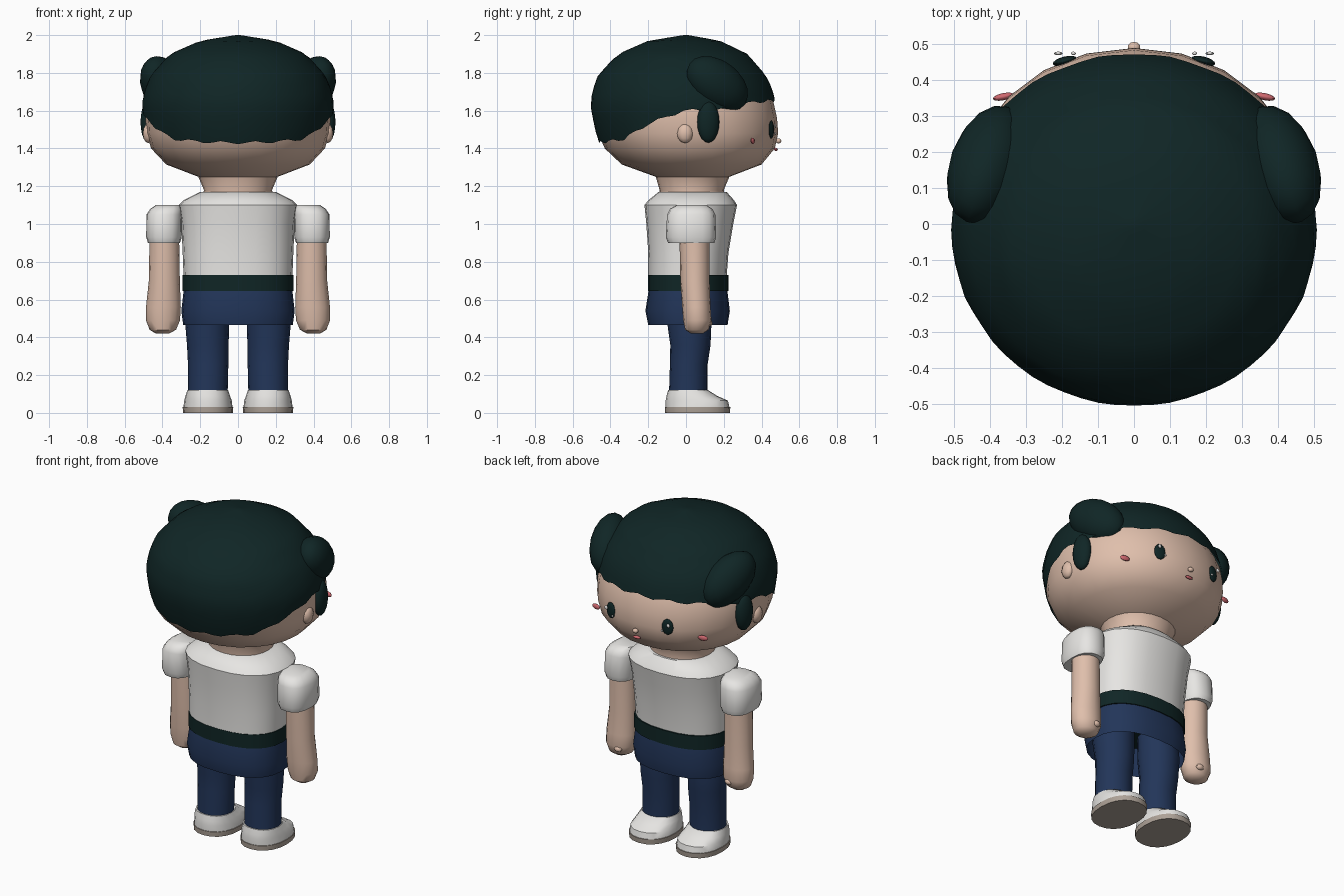
import bpy, bmesh, math
from mathutils import Matrix, Euler, Vector

cube = bpy.data.objects.get("Cube")
if cube:
    bpy.data.objects.remove(cube, do_unlink=True)


def material(name, r, g, b):
    m = bpy.data.materials.new(name)
    m.use_nodes = True
    m.diffuse_color = (r, g, b, 1)
    bsdf = m.node_tree.nodes["Principled BSDF"]
    bsdf.inputs["Base Color"].default_value = (r, g, b, 1)
    bsdf.inputs["Roughness"].default_value = 0.8
    return m


HAIR = material("dark green", 0.005, 0.019, 0.019)
SKIN = material("skin", 0.74, 0.52, 0.41)
WHITE = material("white cloth", 0.80, 0.79, 0.77)
BLUE = material("navy cloth", 0.016, 0.036, 0.10)
SOLE = material("sole grey", 0.42, 0.36, 0.31)
PINK = material("pink", 0.62, 0.14, 0.16)


def finish(bm, name, mat, mirror, closed=True):
    if closed:
        bmesh.ops.recalc_face_normals(bm, faces=bm.faces)
    mesh = bpy.data.meshes.new(name)
    bm.to_mesh(mesh)
    bm.free()
    mesh.materials.append(mat)
    ob = bpy.data.objects.new(name, mesh)
    bpy.context.collection.objects.link(ob)
    if mirror:
        ob.modifiers.new("Mirror", "MIRROR")
    bpy.ops.object.select_all(action="DESELECT")
    ob.select_set(True)
    bpy.context.view_layer.objects.active = ob
    bpy.ops.object.shade_smooth_by_angle(angle=math.radians(42))
    return ob


def ring_point(a, z, xc, rx, y0, y1, power):
    """Point on a rounded ring from back y0 to front y1."""
    c, s = math.cos(a), math.sin(a)
    c = math.copysign(abs(c) ** power, c)
    s = math.copysign(abs(s) ** power, s)
    return Vector((xc + rx * c, (y0 + y1) / 2 + (y1 - y0) / 2 * s, z))


def bridge(bm, rows):
    n = len(rows[0])
    for low, high in zip(rows, rows[1:]):
        for i in range(n):
            j = (i + 1) % n
            bm.faces.new((low[i], low[j], high[j], high[i]))


def loft(name, mat, rings, segs=16, power=1.0, mirror=False, caps=True):
    """Stack of rings: (z, x centre, x radius, back y, front y)."""
    bm = bmesh.new()
    rows = [[bm.verts.new(ring_point(2 * math.pi * i / segs, *r, power))
             for i in range(segs)] for r in rings]
    bridge(bm, rows)
    if caps:
        bm.faces.new(rows[0])
        bm.faces.new(rows[-1])
    return finish(bm, name, mat, mirror)


def ball(name, mat, centre, radii, rot=(0, 0, 0), mirror=False, u=16, v=10):
    bm = bmesh.new()
    turn = Euler([math.radians(d) for d in rot]).to_matrix().to_4x4()
    m = Matrix.Translation(centre) @ turn @ Matrix.Diagonal((*radii, 1))
    bmesh.ops.create_uvsphere(bm, u_segments=u, v_segments=v, radius=1, matrix=m)
    return finish(bm, name, mat, mirror)


def sample(table, t):
    """Linear lookup in rows that start with the key."""
    if t <= table[0][0]:
        return table[0][1:]
    for a, b in zip(table, table[1:]):
        if t <= b[0]:
            f = (t - a[0]) / (b[0] - a[0])
            return [p + (q - p) * f for p, q in zip(a[1:], b[1:])]
    return table[-1][1:]


# Head and neck
loft("head", SKIN, [
    (1.14, 0, 0.19, -0.14, 0.21), (1.18, 0, 0.18, -0.14, 0.20),
    (1.25, 0, 0.21, -0.16, 0.23), (1.315, 0, 0.38, -0.34, 0.40),
    (1.40, 0, 0.46, -0.43, 0.47), (1.48, 0, 0.485, -0.465, 0.488),
    (1.56, 0, 0.49, -0.48, 0.482), (1.65, 0, 0.485, -0.485, 0.462),
    (1.76, 0, 0.43, -0.43, 0.40), (1.88, 0, 0.30, -0.30, 0.28)], 24, 0.96)

# Hair cap with a hem that drops towards the back
HAIR_SHAPE = [(1.41, 0.465, -0.453, 0.46), (1.50, 0.495, -0.482, 0.475),
              (1.64, 0.508, -0.508, 0.475), (1.72, 0.49, -0.49, 0.455),
              (1.79, 0.46, -0.465, 0.42), (1.90, 0.36, -0.36, 0.325),
              (1.97, 0.20, -0.20, 0.18), (2.0, 0.012, -0.012, 0.012)]
HEM = [(-0.5, 1.43), (-0.35, 1.45), (-0.2, 1.53), (0, 1.60),
       (0.2, 1.605), (0.35, 1.64), (0.5, 1.655)]
SEGS, ROWS = 64, 14
bm = bmesh.new()
rows = []
for k in range(ROWS + 1):
    row = []
    for i in range(SEGS):
        a = 2 * math.pi * i / SEGS
        hem = sample(HEM, 0.5 * math.sin(a))[0] + 0.008 * math.sin(a * 17)
        z = hem + (2 - hem) * math.sin(k / ROWS * math.pi / 2)
        rx, y0, y1 = sample(HAIR_SHAPE, z)
        row.append(bm.verts.new(ring_point(a, z, 0, rx, y0, y1, 1)))
    rows.append(row)
bridge(bm, rows)
bm.faces.new(rows[-1])
finish(bm, "hair_cap", HAIR, False, closed=False)

ball("hair_puffs", HAIR, (0.405, 0.165, 1.74), (0.105, 0.19, 0.125), (-35, 0, 20), True)
ball("sideburns", HAIR, (0.475, 0.118, 1.54), (0.04, 0.06, 0.11), (0, 0, 12), True)

# Face
ball("ears", SKIN, (0.475, -0.005, 1.48), (0.03, 0.043, 0.052), mirror=True, u=10, v=6)
ball("eyes", HAIR, (0.192, 0.452, 1.50), (0.034, 0.012, 0.048), (0, 0, -14), True)
for name, x, z, r in (("large_eye_glints", 0.21, 1.52, 0.012),
                      ("small_eye_glints", 0.168, 1.478, 0.007)):
    ball(name, WHITE, (x, 0.473, z), (r, 0.005, r), mirror=True, u=10, v=6)
ball("cheeks", PINK, (0.362, 0.353, 1.44), (0.03, 0.01, 0.016), (0, 0, -12), True, 12, 8)
ball("nose", SKIN, (0, 0.49, 1.44), (0.018, 0.015, 0.014), u=10, v=6)
ball("mouth", PINK, (0, 0.476, 1.395), (0.026, 0.01, 0.009), u=12, v=6)

# Shirt and sleeves
loft("shirt", WHITE, [
    (0.72, 0, 0.288, -0.20, 0.215), (0.85, 0, 0.293, -0.20, 0.225),
    (1.00, 0, 0.30, -0.21, 0.25), (1.10, 0, 0.315, -0.22, 0.27),
    (1.125, 0, 0.29, -0.20, 0.255), (1.17, 0, 0.20, -0.145, 0.215)], 24, 0.85)
loft("sleeves", WHITE, [
    (0.90, 0.392, 0.085, -0.095, 0.15), (0.93, 0.392, 0.094, -0.107, 0.16),
    (1.05, 0.39, 0.095, -0.10, 0.155), (1.08, 0.38, 0.085, -0.085, 0.14),
    (1.10, 0.37, 0.065, -0.05, 0.11)], 16, 0.8, True)

# Arms and thumbs
loft("arms", SKIN, [
    (0.42, 0.40, 0.035, 0.025, 0.09), (0.44, 0.398, 0.07, -0.005, 0.12),
    (0.49, 0.397, 0.09, -0.015, 0.135), (0.56, 0.395, 0.092, -0.02, 0.13),
    (0.70, 0.39, 0.082, -0.03, 0.125), (0.95, 0.39, 0.078, -0.035, 0.125)],
    16, 1, True)
ball("thumbs", SKIN, (0.375, 0.122, 0.475), (0.025, 0.018, 0.018), mirror=True, u=10, v=6)

# Belt, open shorts tube and legs
loft("belt", HAIR, [
    (0.645, 0, 0.295, -0.202, 0.225), (0.73, 0, 0.295, -0.202, 0.225)], 24, 0.85)
loft("hip_cloth", BLUE, [
    (0.465, 0, 0.29, -0.20, 0.22), (0.54, 0, 0.30, -0.215, 0.232),
    (0.655, 0, 0.287, -0.197, 0.218)], 24, 0.85, caps=False)
loft("legs", BLUE, [
    (0.10, 0.16, 0.105, -0.09, 0.115), (0.26, 0.158, 0.107, -0.085, 0.115),
    (0.36, 0.16, 0.11, -0.083, 0.13), (0.48, 0.163, 0.117, -0.10, 0.135),
    (0.62, 0.16, 0.115, -0.10, 0.125)], 16, 1, True)

# Shoes
loft("shoe_uppers", WHITE, [
    (0.03, 0.159, 0.13, -0.108, 0.23), (0.065, 0.159, 0.126, -0.108, 0.222),
    (0.09, 0.16, 0.118, -0.103, 0.165), (0.12, 0.16, 0.108, -0.095, 0.118)],
    20, 0.9, True)
loft("shoe_soles", SOLE, [
    (0, 0.159, 0.132, -0.11, 0.232), (0.03, 0.159, 0.134, -0.112, 0.235)],
    20, 0.9, True)
